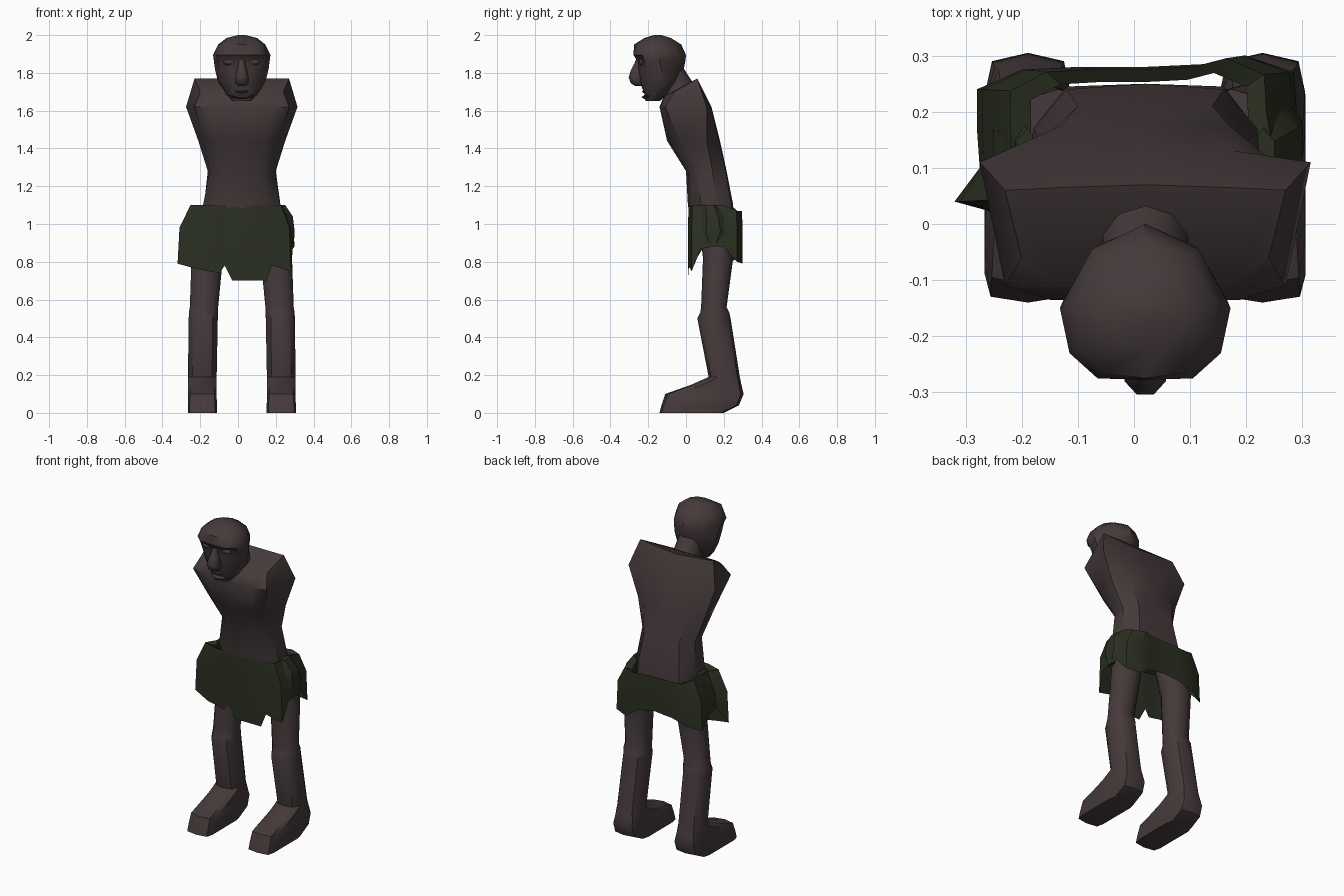
import bpy, bmesh, math

CX = 0.02  # body centre line


def material(name, rgb):
    m = bpy.data.materials.new(name)
    m.diffuse_color = (*rgb, 1)
    return m


SKIN = material("dark_skin", (0.060, 0.042, 0.043))
CLOTH = material("dark_green_cloth", (0.024, 0.029, 0.015))


def loft(name, rings, mat, angle=40, caps=True):
    """Skin a list of closed rings that share one point count."""
    bm = bmesh.new()
    vs = [[bm.verts.new(p) for p in r] for r in rings]
    n = len(rings[0])
    for a, b in zip(vs, vs[1:]):
        for i in range(n):
            j = (i + 1) % n
            bm.faces.new((a[i], a[j], b[j], b[i]))
    if caps:
        bm.faces.new(vs[0][::-1])
        bm.faces.new(vs[-1])
    bmesh.ops.recalc_face_normals(bm, faces=bm.faces[:])
    me = bpy.data.meshes.new(name)
    bm.to_mesh(me)
    bm.free()
    ob = bpy.data.objects.new(name, me)
    bpy.context.collection.objects.link(ob)
    me.materials.append(mat)
    bpy.ops.object.select_all(action='DESELECT')
    ob.select_set(True)
    bpy.context.view_layer.objects.active = ob
    bpy.ops.object.shade_smooth_by_angle(angle=math.radians(angle))
    return ob


def mirrored(half, z=None):
    """Half outline from front centre to back centre, made into a full ring."""
    pts = [p if len(p) == 3 else (*p, z) for p in half]
    return ([(CX + x, y, h) for x, y, h in pts]
            + [(CX - x, y, h) for x, y, h in pts[-2:0:-1]])


def oval(cx, rx, y0, y1, z, power=1.0, n=10, tilt=0.0):
    """Ring from y0 to y1; a power below 1 makes it squarer."""
    ring = []
    for i in range(n):
        t = 2 * math.pi * (i + 0.5) / n
        c, s = math.cos(t), math.sin(t)
        c = math.copysign(abs(c) ** power, c) / math.cos(math.pi / n) ** power
        s = math.copysign(abs(s) ** power, s)
        ring.append((cx + rx * c, (y0 + y1) / 2 + (y1 - y0) / 2 * s, z + tilt * s))
    return ring


# Torso with cut-off shoulders
loft("torso", [
    mirrored([(0, .03), (.12, .04), (.19, .10), (.19, .18), (.14, .245), (0, .25)], 1.0),
    mirrored([(0, .01), (.14, .02), (.205, .08), (.20, .17), (.14, .24), (0, .25)], 1.1),
    mirrored([(0, .0), (.11, .01), (.17, .06), (.18, .14), (.12, .21), (0, .215)], 1.28),
    mirrored([(0, -.10), (.13, -.085), (.20, -.03), (.23, .11), (.15, .175), (0, .18)], 1.44),
    mirrored([(0, -.14), (.17, -.135), (.25, -.11), (.295, .11), (.16, .13), (0, .135)], 1.62),
    mirrored([(0, -.12, 1.67), (.15, -.11, 1.68), (.22, -.06, 1.70),
              (.25, .06, 1.77), (.15, .065, 1.76), (0, .07, 1.75)]),
], SKIN)

# Neck
loft("neck", [oval(CX, .08, -.11, .055, 1.68, tilt=.04),
              oval(CX, .065, -.16, -.03, 1.82, tilt=.03)], SKIN)

# Head, from chin to crown
loft("head", [
    mirrored([(0, -.215), (.03, -.21), (.05, -.19), (.05, -.17), (.03, -.15), (0, -.14)], 1.65),
    mirrored([(0, -.22), (.05, -.215), (.085, -.18), (.08, -.13), (.05, -.10), (0, -.09)], 1.69),
    mirrored([(0, -.245), (.05, -.235), (.11, -.19), (.125, -.12), (.08, -.06), (0, -.045)], 1.75),
    mirrored([(0, -.255), (.06, -.245), (.125, -.20), (.142, -.13), (.085, -.04), (0, -.012)], 1.82),
    mirrored([(0, -.26), (.055, -.243), (.125, -.22), (.148, -.14), (.09, -.04), (0, -.003)], 1.865),
    mirrored([(0, -.278), (.085, -.275), (.135, -.23), (.152, -.15), (.095, -.045), (0, 0)], 1.895),
    mirrored([(0, -.275), (.075, -.265), (.115, -.22), (.125, -.14), (.08, -.06), (0, -.025)], 1.95),
    mirrored([(0, -.22), (.045, -.21), (.075, -.18), (.08, -.14), (.05, -.10), (0, -.08)], 1.985),
    mirrored([(0, -.17), (.01, -.165), (.02, -.155), (.02, -.145), (.01, -.135), (0, -.13)], 2.0),
], SKIN, 45)

# Nose with a heavy tip
loft("nose", [oval(CX, r, y0, -.22, z, n=8) for r, y0, z in
              [(.018, -.27, 1.73), (.035, -.295, 1.745), (.037, -.307, 1.775),
               (.027, -.295, 1.815), (.018, -.275, 1.85), (.014, -.262, 1.885)]], SKIN, 60)


def lip(name, z, y, thick):
    """Horizontal bar bent around the mouth, tapering at its corners."""
    rings = []
    for k in range(-3, 4):
        u = k / 3
        t = thick * (1 - .6 * u * u)
        x, yy, zz = CX + .085 * u, y + .05 * u * u, z + .018 * u * u
        rings.append([(x, yy - t, zz), (x, yy, zz + t * .7), (x, yy + .035, zz), (x, yy, zz - t * .7)])
    loft(name, rings, SKIN, 60)


lip("upper_lip", 1.700, -.222, .012)
lip("lower_lip", 1.672, -.220, .016)

# Paired parts: eyelids, thigh-to-foot legs
for side, s in (("left", -1), ("right", 1)):
    ex = CX + s * .062
    loft(side + "_eye", [oval(ex, r, y, -.215, z, n=8) for r, y, z in
                         [(.02, -.240, 1.842), (.035, -.250, 1.852),
                          (.035, -.250, 1.862), (.02, -.245, 1.872)]], SKIN, 60)
    loft(side + "_leg", [oval(CX + s * cx, rx, y0, y1, z, p) for cx, rx, y0, y1, z, p in [
        (.155, .085, .07, .24, .98, 1),
        (.183, .083, .09, .25, .82, .9),
        (.200, .075, .08, .215, .56, .9),
        (.203, .077, .075, .23, .53, .9),
        (.204, .077, .06, .236, .50, .9),
        (.209, .076, .12, .285, .19, .8),
        (.209, .076, .03, .293, .15, .55),
        (.209, .076, -.11, .305, .10, .35),
        (.209, .077, -.13, .28, .04, .3),
        (.209, .077, -.14, .20, .0, .3)]], SKIN)

# Ragged loincloth: hem points (x, y, z) going round from the front left corner
HEM = [(-.32, .04, .79), (-.21, .01, .76), (-.10, .01, .74), (-.07, .015, .78),
       (-.03, .01, .70), (.15, .01, .70), (.18, .015, .78), (.28, .03, .75),
       (.29, .08, .87), (.30, .15, .88), (.29, .20, .88), (.285, .27, .80),
       (.20, .30, .79), (.13, .285, .84), (.02, .28, .86), (-.10, .28, .85),
       (-.20, .275, .82), (-.28, .24, .80), (-.28, .17, .88), (-.275, .10, .89)]


def belt(fx, fy, z, dip):
    return [(CX + (x - CX) * fx, .145 + (y - .145) * fy, z - dip * (y > .26)) for x, y, _ in HEM]


loft("loincloth", [HEM, belt(.97, 1, .98, 0), belt(.80, .97, 1.1, .03),
                   belt(.68, .80, 1.085, .03)], CLOTH, 35, caps=False)

# Knotted cloth ends at the hips
for side, s in (("left", -1), ("right", 1)):
    loft(side + "_hip_knot", [oval(CX + s * cx, rx, y0, y1, z, n=6) for cx, rx, y0, y1, z in
                              [(.265, .010, .11, .17, .88), (.255, .025, .07, .22, .96),
                               (.24, .03, .08, .20, 1.04), (.21, .02, .08, .17, 1.1)]], CLOTH, 30)
